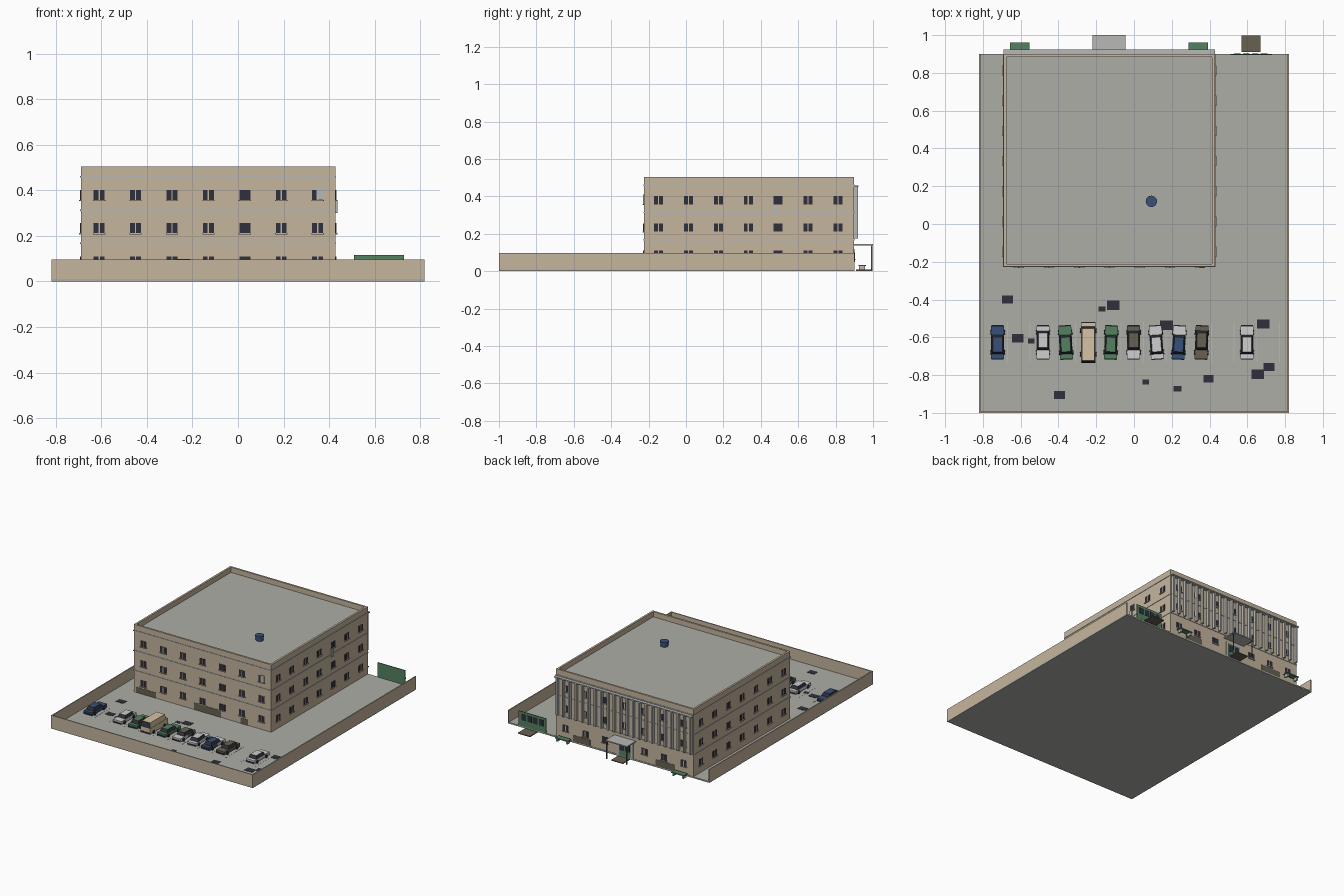
import bpy, bmesh, math
from mathutils import Matrix, Vector

cube = bpy.data.objects.get("Cube")
if cube:
    bpy.data.objects.remove(cube)


def material(name, r, g, b):
    m = bpy.data.materials.new(name)
    m.use_nodes = True
    m.diffuse_color = (r, g, b, 1)
    m.node_tree.nodes["Principled BSDF"].inputs["Base Color"].default_value = (r, g, b, 1)
    return m


TAN = material("tan wall", .56, .46, .34)
GREY = material("concrete grey", .42, .42, .39)
TRIM = material("light grey trim", .48, .48, .47)
GLASS = material("dark glass", .03, .03, .045)
BLUE = material("blue", .04, .08, .19)
GREEN = material("green", .09, .22, .12)
BROWN = material("brown", .14, .12, .085)
CREAM = material("cream", .66, .54, .37)
WHITE = material("white", .62, .62, .62)


def finish(bm, name, *mats):
    mesh = bpy.data.meshes.new(name)
    bm.normal_update()
    bm.to_mesh(mesh)
    bm.free()
    for m in mats:
        mesh.materials.append(m)
    ob = bpy.data.objects.new(name, mesh)
    bpy.context.collection.objects.link(ob)
    return ob


def add_box(bm, x0, x1, y0, y1, z0, z1, index=0, taper=0):
    size = Vector((x1 - x0, y1 - y0, z1 - z0))
    mid = Vector((x0 + x1, y0 + y1, z0 + z1)) / 2
    verts = bmesh.ops.create_cube(bm, size=1)["verts"]
    for v in verts:
        k = 1 - taper if v.co.z > 0 else 1
        v.co = Vector((v.co.x * k, v.co.y * k, v.co.z)) * size + mid
    for f in {f for v in verts for f in v.link_faces}:
        f.material_index = index
    return verts


def boxes(name, mat, items):
    bm = bmesh.new()
    for b in items:
        add_box(bm, *b)
    return finish(bm, name, mat)


def add_cylinder(bm, radius, depth, matrix, index=0, sides=12):
    verts = bmesh.ops.create_cone(bm, cap_ends=True, segments=sides, radius1=radius,
                                  radius2=radius, depth=depth, matrix=matrix)["verts"]
    for f in {f for v in verts for f in v.link_faces}:
        f.material_index = index


# Main extents
GX, GY0, GY1, GZ = .82, -1, .9, .01
BX0, BX1, BY0, BY1, TOP, ROOF = -.69, .428, -.225, .897, .505, .467
CX, CY = (BX0 + BX1) / 2, (BY0 + BY1) / 2

# Ground slabs
boxes("parking_slab", GREY, [(-GX, GX, GY0, -.28, 0, GZ)])
boxes("building_slab", GREY, [(-GX, .44, -.28, GY1, 0, GZ)])
boxes("driveway_slab", GREY, [(.44, GX, -.28, GY1, 0, GZ)])

# Perimeter wall on three sides
W = .008
boxes("perimeter_wall", TAN, [(-GX, GX, GY0, GY0 + W, .002, .097),
                              (-GX, W - GX, GY0, GY1, .002, .097),
                              (GX - W, GX, GY0, GY1, .002, .097)])

# Building body and parapet
boxes("building_body", TAN, [(BX0, BX1, BY0, BY1, GZ, ROOF - .003)])
P = .014
boxes("roof", GREY, [(BX0 + P, BX1 - P, BY0 + P, BY1 - P, ROOF - .003, ROOF)])
boxes("parapet", TAN, [(BX0, BX1, BY0, BY0 + P, ROOF - .003, TOP),
                       (BX0, BX1, BY1 - P, BY1, ROOF - .003, TOP),
                       (BX0, BX0 + P, BY0 + P, BY1 - P, ROOF - .003, TOP),
                       (BX1 - P, BX1, BY0 + P, BY1 - P, ROOF - .003, TOP)])
E = .003
boxes("floor_bands", TRIM, [(BX0 - E, BX1 + E, BY0 - E, BY1 + E, z, z + .007)
                            for z in (.164, .31, .457)])


# Facade helper: u runs along the wall, boxes stand out from it
def on_wall(side, u0, u1, z0, z1, depth):
    if side == "front":
        return (u0, u1, BY0 - depth, BY0, z0, z1)
    if side == "back":
        return (u0, u1, BY1, BY1 + depth, z0, z1)
    if side == "left":
        return (BX1, BX1 + depth, u0, u1, z0, z1)
    return (BX0 - depth, BX0, u0, u1, z0, z1)


# Windows with a centre bar and a sill, seven bays on each side
panes, bars, sills = [], [], []
for side in ("front", "back", "left", "right"):
    start = -.61 if side in ("front", "back") else -.147
    for bay in range(7):
        u = start + .16 * bay
        for floor in range(3):
            z = .088 + .146 * floor
            if side == "back" and bay == 3 and floor == 0:
                continue
            panes.append(on_wall(side, u - .024, u + .024, z - .022, z + .022, .002))
            if bay != 4:
                bars.append(on_wall(side, u - .003, u + .003, z - .022, z + .022, .004))
            sills.append(on_wall(side, u - .027, u + .027, z - .027, z - .022, .008))
boxes("window_panes", GLASS, panes)
boxes("window_bars", TAN, bars)
boxes("window_sills", TAN, sills)

# Worn patches along the base
boxes("base_patches", BROWN,
      [on_wall("front", a, b, GZ, h, .002)
       for a, b, h in ((-.67, -.51, .05), (-.2, .02, .06), (.18, .24, .05))]
      + [on_wall("back", a, b, GZ, .055, .002) for a, b in ((.15, .29), (-.54, -.38))])

# Wall units
boxes("wall_units", TRIM, [on_wall("front", .345, .375, .36, .41, .006),
                           on_wall("left", .468, .492, .3, .355, .008)])

# Vertical fins across the back
FINS = 22
step = (BX1 - BX0 - .03) / (FINS - 1)
fins = [on_wall("back", BX0 + .009 + i * step, BX0 + .021 + i * step, .175, .452, .022)
        for i in range(FINS)]
boxes("back_fins", TRIM, fins)
boxes("fin_rail", TRIM, [on_wall("back", BX0, BX1, .45, .458, .026)])

# Entrance with canopy, posts, door and step
boxes("canopy", TRIM, [(-.22, -.045, BY1, 1, .138, .146)])
boxes("canopy_posts", BROWN, [(x, x + .006, .99, .996, .008, .138) for x in (-.217, -.054)])
boxes("entrance_frame", TRIM, [on_wall("back", -.2, -.065, GZ, .12, .003)])
boxes("entrance_door", GREEN, [on_wall("back", -.18, -.085, GZ, .11, .005)])
boxes("door_panes", GLASS, [on_wall("back", u, u + .036, .05, .1, .007) for u in (-.174, -.127)])
boxes("doorsteps", BROWN, [(-.18, -.085, .91, .99, .002, .008), (.57, .67, .91, .998, .002, .008)])

# Benches behind the building
BENCHES = (-.605, .34)
boxes("bench_seats", GREEN, [(x - .052, x + .052, .922, .962, .027, .034) for x in BENCHES])
boxes("bench_legs", TRIM, [(x + d - .006, x + d + .006, .926, .958, .006, .027)
                           for x in BENCHES for d in (-.04, .04)])

# Gate
boxes("gate", GREEN, [(.51, .73, .895, .901, GZ, .117)])
boxes("gate_panes", GLASS, [(.53 + i * .047, .565 + i * .047, .901, .903, .055, .1)
                            for i in range(4)])

# Roof tank
bm = bmesh.new()
add_cylinder(bm, .026, .026, Matrix.Translation((.092, .12, ROOF + .013)), sides=20)
add_cylinder(bm, .03, .011, Matrix.Translation((.092, .12, ROOF + .0315)), sides=20)
finish(bm, "roof_tank", BLUE)

# Parking lines and dark ground patches
boxes("parking_lines", TRIM, [(x - .002, x + .002, -.73, -.52, GZ, GZ + .001)
                              for x in (-.67 + .12 * i for i in range(13))])
SPOTS = ((-.67, -.4, .06), (-.17, -.45, .036), (-.11, -.43, .066), (-.615, -.605, .06),
         (-.545, -.62, .034), (.172, -.535, .068), (.685, -.53, .066), (.715, -.757, .06),
         (.655, -.795, .066), (.394, -.82, .054), (.23, -.872, .042), (.062, -.836, .034),
         (-.394, -.905, .058))
boxes("ground_patches", GLASS, [(x - w / 2, x + w / 2, y - w * .37, y + w * .37, GZ, GZ + .002)
                                for x, y, w in SPOTS])


# Parked vehicles: body, glazed cabin with painted roof, wheels
def car(slot, paint, second=None, turn=0, flip=1, van=False):
    bm = bmesh.new()
    half, w = (.105, .039) if van else (.088, .034)
    waist, top = (.05, .088) if van else (.031, .052)
    second = second or paint
    add_box(bm, -w, w, -half, 0, .008, waist)
    add_box(bm, -w, w, 0, half, .008, waist, 1)
    back, nose = (-half, half * .8) if van else (-half * .7, half * .45)
    cabin = add_box(bm, -w * .95, w * .95, back, nose, waist, top, 2, .1 if van else .24)
    bm.normal_update()
    for f in {f for v in cabin for f in v.link_faces}:
        if f.normal.z > .9 or (van and abs(f.normal.x) > .7):
            f.material_index = 0
    for x in (-w, w):
        for y in (-half * .6, half * .6):
            spin = Matrix.Translation((x, y, .012)) @ Matrix.Rotation(math.pi / 2, 4, "Y")
            add_cylinder(bm, .012, .008, spin, 2)
    # bumpers
    for y in (-half, half):
        add_box(bm, -w * .95, w * .95, y - .003, y + .003, .012, .019, 2)
    ob = finish(bm, "van" if van else "car", paint, second, GLASS)
    ob.location = (-.722 + .12 * slot, -.627, GZ)
    ob.rotation_euler.z = math.radians(turn) + (math.pi if flip < 0 else 0)


car(0, BLUE)
car(2, WHITE, flip=-1)
car(3, GREEN, turn=3)
car(4, CREAM, van=True)
car(5, GREEN, turn=-2)
car(6, BROWN, WHITE, flip=-1)
car(7, WHITE, turn=4)
car(8, BLUE, WHITE, turn=-3)
car(9, BROWN, turn=-2, flip=-1)
car(11, WHITE)
